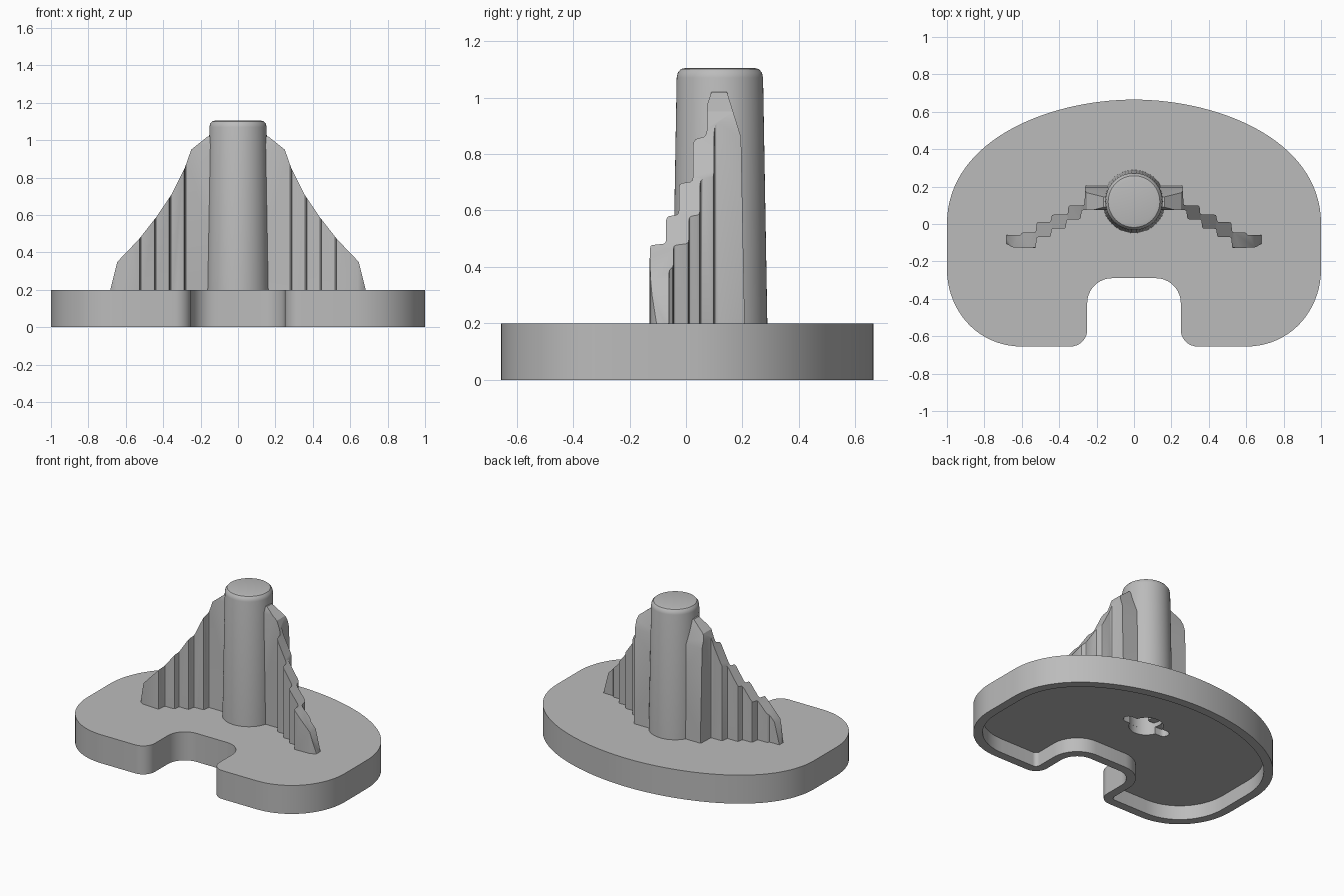
import bpy, bmesh, math
from mathutils import Vector, Matrix
from mathutils.geometry import interpolate_bezier

cube = bpy.data.objects.get("Cube")
if cube:
    bpy.data.objects.remove(cube)

metal = bpy.data.materials.new("plain grey")
metal.use_nodes = True
grey = (0.5, 0.5, 0.5, 1)
metal.diffuse_color = grey
metal.node_tree.nodes["Principled BSDF"].inputs["Base Color"].default_value = grey

POST_Y = 0.12


def add_object(name, bm):
    bmesh.ops.recalc_face_normals(bm, faces=bm.faces)
    mesh = bpy.data.meshes.new(name)
    bm.to_mesh(mesh)
    bm.free()
    mesh.materials.append(metal)
    obj = bpy.data.objects.new(name, mesh)
    bpy.context.collection.objects.link(obj)
    return obj


def prism(points, place, low, high):
    """Extrude a flat outline; place maps (u, v, w) to a 3D point."""
    bm = bmesh.new()
    face = bm.faces.new([bm.verts.new(place(u, v, low)) for u, v in points])
    new = bmesh.ops.extrude_face_region(bm, geom=[face])["geom"]
    move = Vector(place(0, 0, high)) - Vector(place(0, 0, low))
    bmesh.ops.translate(bm, vec=move, verts=[g for g in new if isinstance(g, bmesh.types.BMVert)])
    return bm


def upright(u, v, w):
    return (u, v, w)


def across(u, v, w):
    return (u, w, v)


def sideways(u, v, w):
    return (w, u, v)


def activate(obj):
    bpy.ops.object.select_all(action='DESELECT')
    obj.select_set(True)
    bpy.context.view_layer.objects.active = obj


def cut(obj, cutter, operation):
    mod = obj.modifiers.new("cut", 'BOOLEAN')
    mod.operation = operation
    mod.solver = 'EXACT'
    mod.object = cutter
    activate(obj)
    bpy.ops.object.modifier_apply(modifier=mod.name)
    bpy.data.objects.remove(cutter)


def smooth(obj, degrees):
    activate(obj)
    bpy.ops.object.shade_smooth_by_angle(angle=math.radians(degrees))


# Kidney shaped plate outline: one half from curves, then mirrored
curves = [
    ((0.12, -0.29), (0.19, -0.29), (0.25, -0.35), (0.25, -0.42), 10),
    ((0.25, -0.565), (0.25, -0.615), (0.29, -0.655), (0.34, -0.655), 10),
    ((0.6, -0.655), (0.83, -0.655), (1, -0.47), (1, -0.24), 20),
    ((1, 0), (1, 0.45), (0.45, 0.665), (0, 0.665), 32),
]
half = []
for a, b, c, d, n in curves:
    half += [(p.x, p.y) for p in interpolate_bezier(*map(Vector, (a, b, c, d)), n)]
outline = half + [(-x, y) for x, y in reversed(half[:-1])]

# Plate with a shallow pocket underneath
bm = prism(outline, upright, 0, 0.2)
bmesh.ops.recalc_face_normals(bm, faces=bm.faces)
under = [f for f in bm.faces if f.normal.z < -0.9]
bmesh.ops.inset_individual(bm, faces=under, thickness=0.06)
bmesh.ops.inset_individual(bm, faces=under, thickness=0, depth=-0.1)
plate = add_object("base_plate", bm)

# Socket under the post: round bore with a slot across it
bm = bmesh.new()
bmesh.ops.create_cone(bm, cap_ends=True, segments=48, radius1=0.11, radius2=0.11, depth=0.2,
                      matrix=Matrix.Translation((0, POST_Y, 0.15)))
cut(plate, add_object("bore_cutter", bm), 'DIFFERENCE')
slot = []
for i in range(18):
    angle = math.pi * (i % 9) / 8 - math.pi / 2
    side = 1 if i < 9 else -1
    slot.append((side * (0.145 + 0.035 * math.cos(angle)),
                 POST_Y + side * 0.035 * math.sin(angle)))
cut(plate, add_object("slot_cutter", prism(slot, upright, 0.05, 0.17)), 'DIFFERENCE')
smooth(plate, 30)

# Tapered hollow post with a rounded top
profile = [(0, 0.6), (0.11, 0.6), (0.11, 0.15), (0.169, 0.15), (0.153, 1.07),
           (0.149, 1.088), (0.138, 1.101), (0.12, 1.105), (0, 1.105)]
bm = bmesh.new()
verts = [bm.verts.new((r, 0, z)) for r, z in profile]
edges = [bm.edges.new(pair) for pair in zip(verts, verts[1:])]
bmesh.ops.spin(bm, geom=verts + edges, cent=(0, 0, 0), axis=(0, 0, 1),
               angle=math.tau, steps=64, use_duplicate=False)
bmesh.ops.remove_doubles(bm, verts=bm.verts, dist=0.0005)
bmesh.ops.translate(bm, vec=(0, POST_Y, 0), verts=bm.verts)
smooth(add_object("centre_post", bm), 35)

# Stepped fins: plan shape trimmed by a falling profile and a side profile
front_steps = [(0.28, 0.075), (0.36, 0.025), (0.44, -0.025), (0.52, -0.07)]
back_steps = [(0.6, -0.045), (0.52, 0.01), (0.44, 0.05), (0.35, 0.1), (0.26, 0.21)]
plan = [(0.05, 0.075)]
for (x, y), (_, below) in zip(front_steps, front_steps[1:] + [(0, -0.13)]):
    plan += [(x, y), (x + 0.005, below)]
plan += [(0.65, -0.125), (0.69, -0.1), (0.69, -0.06)]
for (x, y), below in zip(back_steps, [-0.06] + [s[1] for s in back_steps]):
    plan += [(x + 0.005, below), (x, y)]
plan.append((0.05, 0.21))
slope = [(0, 0.18), (0, 1.12), (0.15, 1.03), (0.25, 0.95), (0.285, 0.85), (0.355, 0.71),
         (0.44, 0.585), (0.53, 0.47), (0.645, 0.35), (0.688, 0.18)]
ridge = [(-0.145, 0.1), (-0.125, 0.5), (0.06, 0.93), (0.09, 1.02), (0.145, 1.02),
         (0.195, 0.86), (0.21, 0.1)]
for side, sign in (("left", 1), ("right", -1)):
    bm = prism(plan, upright, 0.18, 1.2)
    corners = [e for e in bm.edges if abs(e.verts[0].co.z - e.verts[1].co.z) > 0.5]
    bmesh.ops.bevel(bm, geom=corners, offset=0.01, segments=2, affect='EDGES', profile=0.5)
    fin = add_object(side + "_fin", bm)
    cut(fin, add_object("slope_cutter", prism(slope, across, -0.5, 0.5)), 'INTERSECT')
    cut(fin, add_object("ridge_cutter", prism(ridge, sideways, -0.1, 0.9)), 'INTERSECT')
    if sign < 0:
        fin.data.transform(Matrix.Scale(-1, 4, (1, 0, 0)))
        fin.data.flip_normals()
    smooth(fin, 30)
